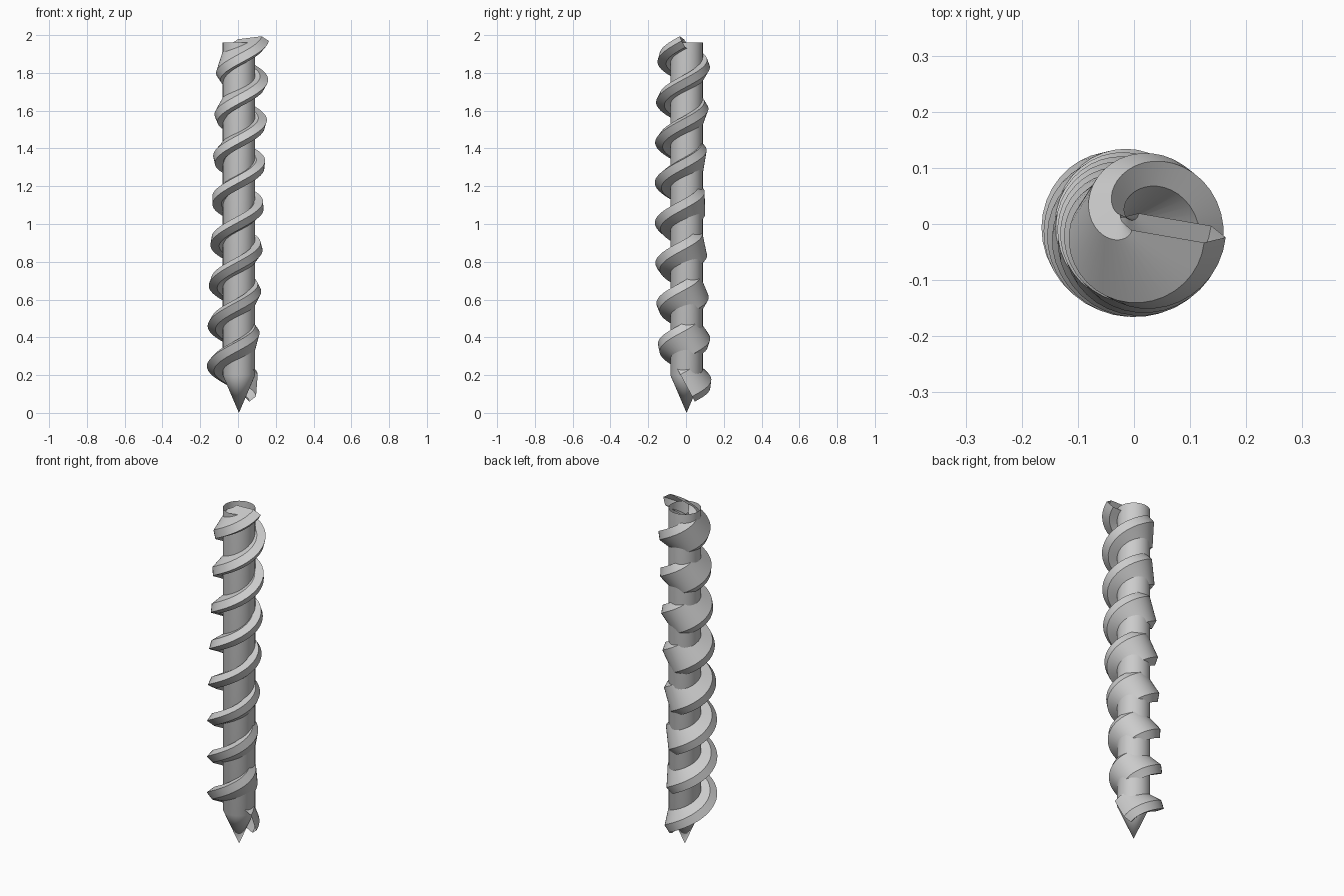
import bpy, bmesh
from math import sin, cos, pi, radians, atan2
from mathutils import Vector

if "Cube" in bpy.data.objects:
    bpy.data.objects.remove(bpy.data.objects["Cube"])


def make_object(name, bm):
    bmesh.ops.recalc_face_normals(bm, faces=bm.faces)
    mesh = bpy.data.meshes.new(name)
    bm.to_mesh(mesh)
    bm.free()
    ob = bpy.data.objects.new(name, mesh)
    bpy.context.collection.objects.link(ob)
    bpy.ops.object.select_all(action='DESELECT')
    ob.select_set(True)
    bpy.context.view_layer.objects.active = ob
    bpy.ops.object.shade_smooth_by_angle(angle=radians(25))
    return ob


def skin(bm, rings):
    # bridge consecutive closed rings with quads
    n = len(rings[0])
    for a, b in zip(rings, rings[1:]):
        for i in range(n):
            j = (i + 1) % n
            bm.faces.new((a[i], a[j], b[j], b[i]))


# core: open-topped tube with a conical point
SIDES = 32
CX, CY, CR = 0.005, 0.003, 0.086
bm = bmesh.new()
rings = [[bm.verts.new((CX + CR * cos(2 * pi * i / SIDES),
                        CY + CR * sin(2 * pi * i / SIDES), z))
          for i in range(SIDES)] for z in (0.2, 1.96)]
skin(bm, rings)
tip = bm.verts.new((CX, CY, 0.0))
for i in range(SIDES):
    bm.faces.new((rings[0][(i + 1) % SIDES], rings[0][i], tip))
make_object("core", bm)

# flight: flat six-sided bar swept up a helix, slowly twisting, open ends
R, Z0, Z1 = 0.067, 0.147, 1.957         # helix radius and end heights
E, D = 0.066, 0.033                     # bar half width, half thickness
SECTION = [(E + D, 0), (E, D), (-E, D), (-E - D, 0), (-E, -D), (E, -D)]
END = radians(8 * 360 - 6)
TWIST = 170.6 / 360                     # bar twist per unit of turn
STEPS = 8 * 36
slope = atan2((Z1 - Z0) / END, R)
bm = bmesh.new()
rings = []
for k in range(STEPS + 1):
    a = END * k / STEPS
    out = Vector((cos(a), sin(a), 0))
    along = Vector((-sin(a), cos(a), 0))
    up = -along * sin(slope) + Vector((0, 0, cos(slope)))
    centre = out * R + Vector((0, 0, Z0 + (Z1 - Z0) * k / STEPS))
    t = radians(8) + TWIST * (a - END)
    u = out * cos(t) + up * sin(t)
    v = up * cos(t) - out * sin(t)
    rings.append([bm.verts.new(centre + u * p + v * q) for p, q in SECTION])
skin(bm, rings)
make_object("spiral_flight", bm)
